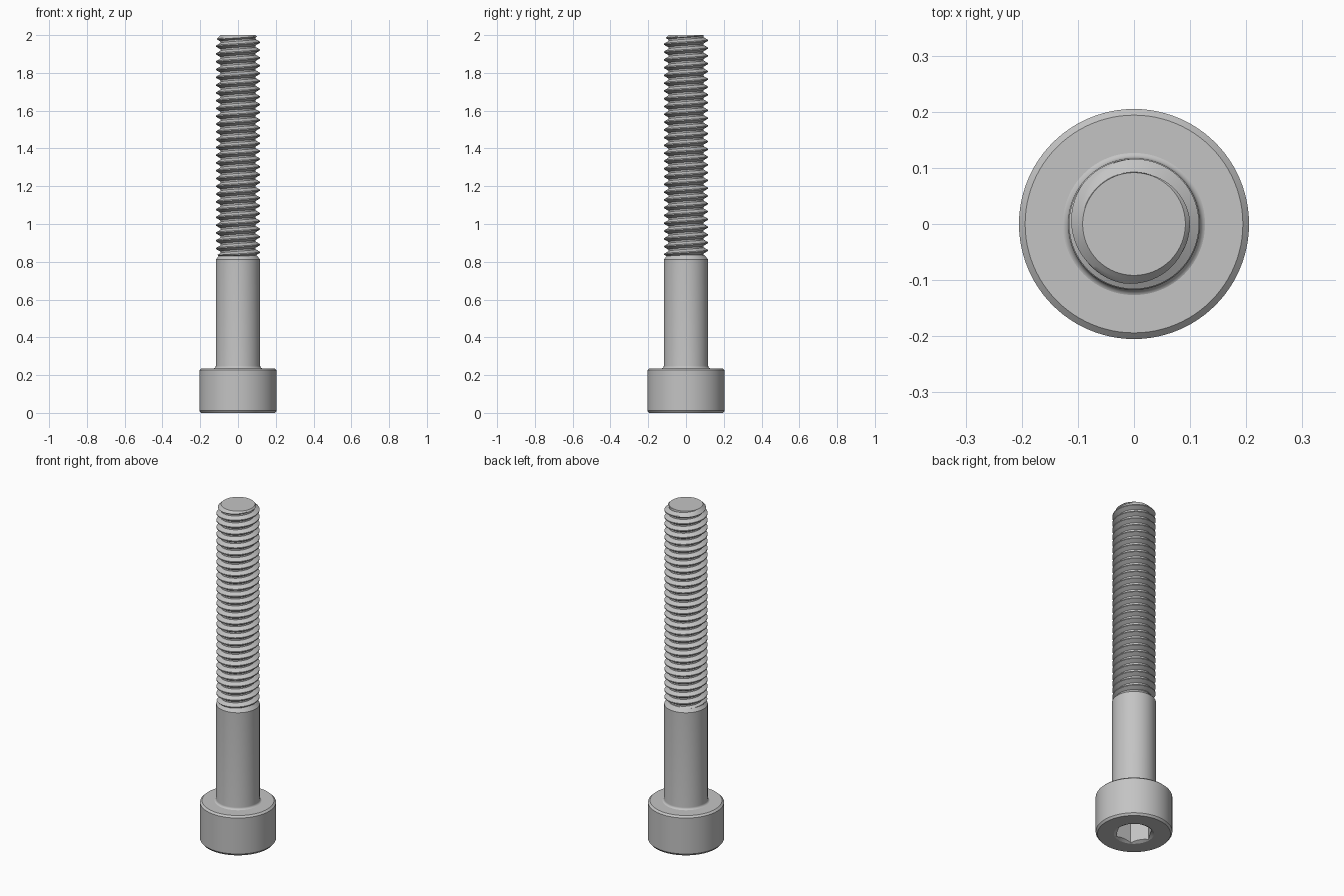
import bpy, bmesh
from math import cos, sin, pi, radians

cube = bpy.data.objects.get("Cube")
if cube:
    bpy.data.objects.remove(cube, do_unlink=True)

SEG = 96
PITCH = 0.0412
MAJOR, MINOR = 0.116, 0.0925
THREAD_START, TIP = 0.825, 2.0

steel = bpy.data.materials.new("grey steel")
steel.use_nodes = True
COLOUR = (0.55, 0.55, 0.55, 1)
steel.diffuse_color = COLOUR
steel.node_tree.nodes["Principled BSDF"].inputs["Base Color"].default_value = COLOUR


def loft(name, rings):
    """Skin a stack of rings; each ring maps an angle to (radius, height)."""
    bm = bmesh.new()
    angles = [2 * pi * i / SEG for i in range(SEG)]
    rows = []
    for ring in rings:
        row = []
        for a in angles:
            r, z = ring(a)
            row.append(bm.verts.new((r * cos(a), r * sin(a), z)))
        rows.append(row)
    for low, high in zip(rows, rows[1:]):
        for i in range(SEG):
            j = (i + 1) % SEG
            bm.faces.new((low[i], low[j], high[j], high[i]))
    bm.faces.new(rows[0][::-1])
    bm.faces.new(rows[-1])
    finish(name, bm)


def finish(name, bm):
    bmesh.ops.remove_doubles(bm, verts=bm.verts, dist=1e-5)
    bmesh.ops.recalc_face_normals(bm, faces=bm.faces)
    mesh = bpy.data.meshes.new(name)
    bm.to_mesh(mesh)
    bm.free()
    mesh.materials.append(steel)
    obj = bpy.data.objects.new(name, mesh)
    bpy.context.collection.objects.link(obj)
    bpy.ops.object.select_all(action='DESELECT')
    obj.select_set(True)
    bpy.context.view_layer.objects.active = obj
    bpy.ops.object.shade_smooth_by_angle(angle=radians(30))


def circle(r, z):
    return lambda a: (r, z)


# Head: hexagonal socket with a conical lead-in, then the chamfered outside
def hexagon(a):
    return 0.0882 / cos(a % (pi / 3) - pi / 6)


MOUTH = 0.107
head = [lambda a: (hexagon(a), 0.12),
        lambda a: (hexagon(a), (MOUTH - hexagon(a)) * 0.6),
        circle(MOUTH, 0)]
head += [circle(r, z) for r, z in
         [(0.196, 0), (0.205, 0.012), (0.205, 0.226), (0.194, 0.236)]]
loft("head", head)

# Shank: fillet at the head, plain cylinder, tapered shoulder
FILLET = 0.014
shank = []
for k in range(7):
    t = k / 6 * pi / 2
    shank.append(circle(0.1176 + FILLET * (1 - sin(t)), 0.235 + FILLET * (1 - cos(t))))
shank += [circle(0.1176, 0.812), circle(0.098, 0.835)]
loft("shank", shank)


# Thread: one helical strip per profile point, trimmed at both ends
def limit(z):
    return min(MINOR - 0.001 + (TIP - z) * 1.0, MINOR + max(0, z - THREAD_START) * 2, MAJOR)


PROFILE = [(0, MINOR), (0.2, MINOR), (0.3, None), (0.41, None), (0.53, MAJOR),
           (0.67, MAJOR), (0.79, None), (0.9, None)]


def profile_radius(f):
    if f <= 0.2:
        return MINOR
    rise = (f - 0.2) / 0.33 if f < 0.6 else (1 - f) / 0.33
    return MINOR + (MAJOR - MINOR) * min(1, rise)


bm = bmesh.new()
turns = int((TIP - THREAD_START) / PITCH) + 3
columns = []
for i in range(SEG + 1):
    a = 2 * pi * i / SEG
    column = []
    for k in range(turns):
        for f, _ in PROFILE:
            z = THREAD_START - 2 * PITCH + PITCH * (k + f + i / SEG)
            z = min(max(z, THREAD_START - 0.02), TIP)
            if k == turns - 1 and f == PROFILE[-1][0]:
                z = TIP
            r = min(profile_radius(f), limit(z))
            if z == TIP:
                r = limit(TIP)
            column.append(bm.verts.new((r * cos(a), r * sin(a), z)))
    columns.append(column)
for left, right in zip(columns, columns[1:]):
    for k in range(len(left) - 1):
        bm.faces.new((left[k], right[k], right[k + 1], left[k + 1]))
# Flat caps closing the tip and the buried lower end
for end in (0, -1):
    bm.faces.new([c[end] for c in columns[:-1]])
finish("thread", bm)
